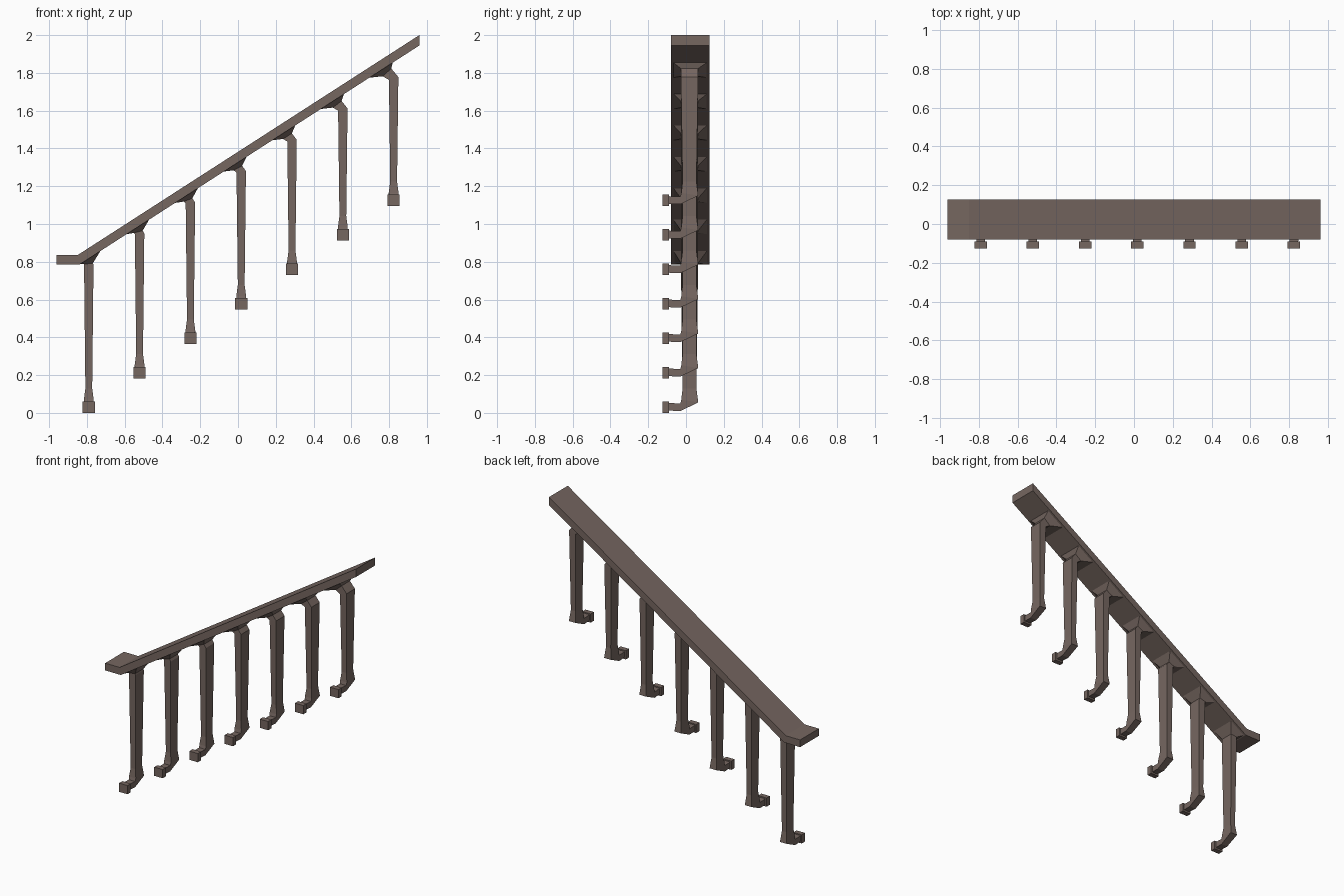
import bpy

cube = bpy.data.objects.get("Cube")
if cube:
    bpy.data.objects.remove(cube, do_unlink=True)

wood = bpy.data.materials.new("grey brown wood")
COLOUR = (0.18, 0.135, 0.118, 1)
wood.diffuse_color = COLOUR
wood.use_nodes = True
wood.node_tree.nodes["Principled BSDF"].inputs["Base Color"].default_value = COLOUR


def loft(name, rings):
    """Skin a list of equal-length rings and cap both ends."""
    n = len(rings[0])
    verts = [p for ring in rings for p in ring]
    faces = [list(range(n))[::-1], list(range(len(verts) - n, len(verts)))]
    for r in range(len(rings) - 1):
        for k in range(n):
            a, b = r * n + k, r * n + (k + 1) % n
            faces.append([a, b, b + n, a + n])
    mesh = bpy.data.meshes.new(name)
    mesh.from_pydata(verts, [], faces)
    mesh.materials.append(wood)
    obj = bpy.data.objects.new(name, mesh)
    bpy.context.collection.objects.link(obj)
    # consistent outward normals
    import bmesh
    bm = bmesh.new()
    bm.from_mesh(mesh)
    bmesh.ops.recalc_face_normals(bm, faces=bm.faces)
    bm.to_mesh(mesh)
    bm.free()
    return obj


SLOPE = 0.644


def rail_underside(x):
    return max(0.785, 1.945 - SLOPE * (0.96 - x))


# Handrail: sloping plank with a level lower end
rail_sections = [(-0.96, 0.785, -0.96, 0.835),
                 (-0.84, 0.785, -0.85, 0.835),
                 (0.96, 1.945, 0.96, 2.0)]
loft("handrail", [[(xb, -0.08, zb), (xb, 0.125, zb), (xt, 0.125, zt), (xt, -0.08, zt)]
                  for xb, zb, xt, zt in rail_sections])


def side_ring(x, half, front, back):
    """Foot ring given by its front/upper and back/lower (y, z) points."""
    return [(x - half, *front), (x + half, *front), (x + half, *back), (x - half, *back)]


def top_ring(left, right, y0, y1):
    """Upper ring given by its left and right (x, z) points."""
    (xl, zl), (xr, zr) = left, right
    return [(xl, y0, zl), (xr, y0, zr), (xr, y1, zr), (xl, y1, zl)]


def baluster(i):
    t = i / 6
    x, base = -0.79 + 0.269 * i, 0.1825 * i
    bracket_x = -0.79 + 0.2575 * i
    shoulder = rail_underside(bracket_x) - 0.035
    neck_x = (x + bracket_x) / 2

    # Foot block, narrow arm, elbow and ankle
    foot = [(0.032, (-0.125, 0.06), (-0.125, 0.0)),
            (0.032, (-0.09, 0.06), (-0.09, 0.0)),
            (0.022, (-0.09, 0.052), (-0.09, 0.012)),
            (0.024, (-0.03, 0.05), (-0.03, 0.01)),
            (0.026, (-0.025, 0.07), (0.065, 0.055)),
            (0.018, (-0.018, 0.13), (0.055, 0.13))]
    rings = [side_ring(x, h, (f[0], base + f[1]), (b[0], base + b[1])) for h, f, b in foot]

    # Shaft top, leaning neck and flared bracket under the rail
    rings.append(top_ring((x - 0.025, shoulder - 0.015 * t), (x + 0.025, shoulder), -0.027, 0.064))
    rings.append(top_ring((neck_x - 0.024, shoulder + 0.004),
                          (neck_x + 0.022, shoulder + 0.01 + 0.035 * t), -0.027, 0.064))
    xl, xr = max(bracket_x - 0.065, -0.84), bracket_x + 0.065
    rings.append(top_ring((xl, rail_underside(xl) + 0.003),
                          (xr, rail_underside(xr) + 0.003), -0.07, 0.115))
    loft(f"baluster_{i + 1}", rings)


for i in range(7):
    baluster(i)
